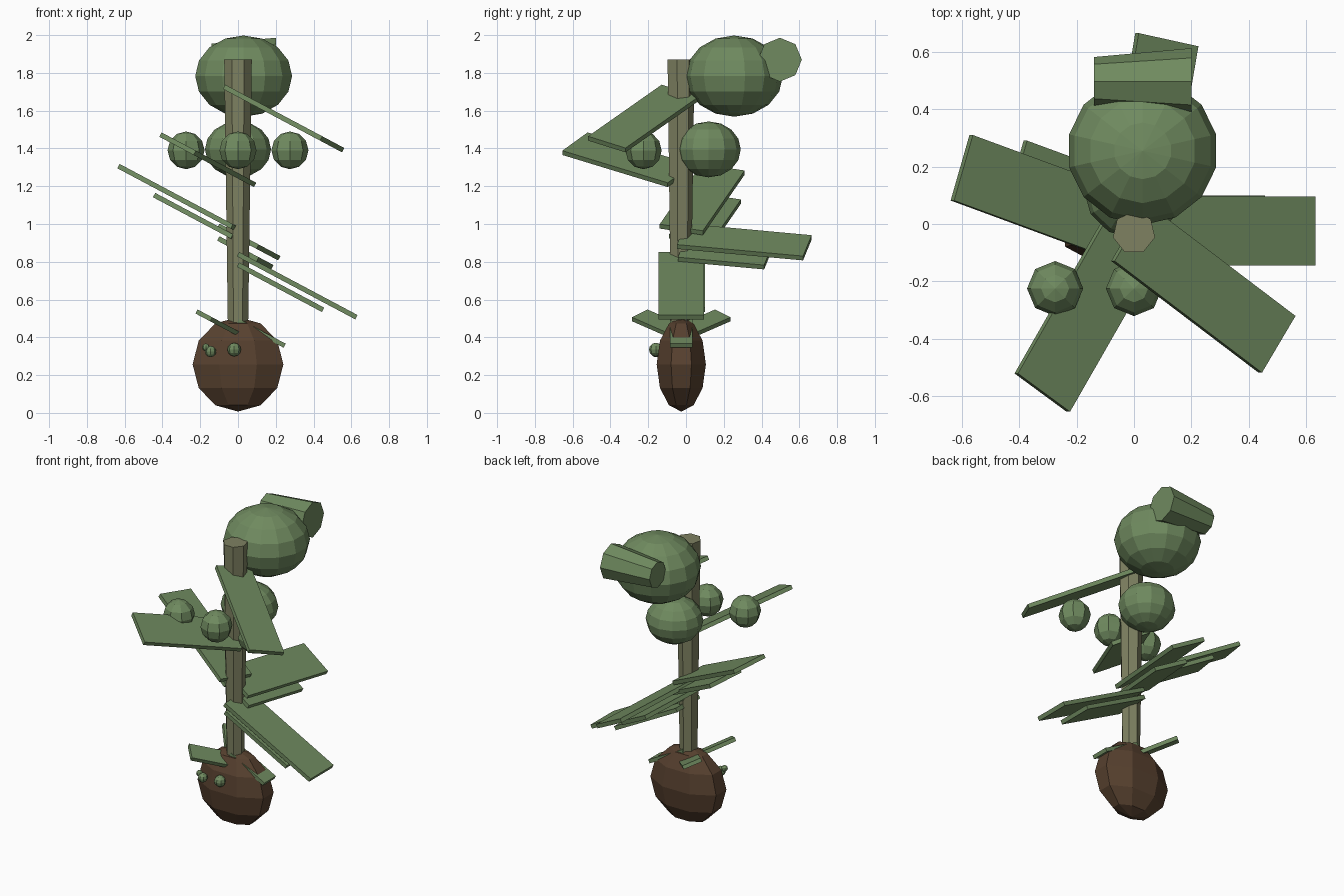
import bpy, bmesh
from math import radians, pi
from mathutils import Matrix, Vector

if "Cube" in bpy.data.objects:
    bpy.data.objects.remove(bpy.data.objects["Cube"])


def material(name, rgb):
    m = bpy.data.materials.new(name)
    m.diffuse_color = (*rgb, 1)
    m.use_nodes = True
    m.node_tree.nodes["Principled BSDF"].inputs["Base Color"].default_value = m.diffuse_color
    return m


GREEN = material("leaf_green", (0.16, 0.255, 0.115))
STEM = material("stem_green", (0.21, 0.22, 0.12))
BROWN = material("bulb_brown", (0.095, 0.052, 0.028))


def add(name, bm, mat, matrix):
    bm.transform(matrix)
    mesh = bpy.data.meshes.new(name)
    bm.to_mesh(mesh)
    bm.free()
    mesh.materials.append(mat)
    obj = bpy.data.objects.new(name, mesh)
    bpy.context.collection.objects.link(obj)
    return obj


def ball(name, loc, size, segs, rings, mat=GREEN, turn=0.0):
    bm = bmesh.new()
    bmesh.ops.create_uvsphere(bm, u_segments=segs, v_segments=rings, radius=1)
    m = Matrix.Translation(loc) @ Matrix.Diagonal((*size, 1)) @ Matrix.Rotation(turn, 4, 'Z')
    add(name, bm, mat, m)


def cone(name, loc, r1, r2, depth, sides, mat, rot):
    bm = bmesh.new()
    bmesh.ops.create_cone(bm, cap_ends=True, segments=sides, radius1=r1, radius2=r2, depth=depth)
    add(name, bm, mat, Matrix.Translation(loc) @ rot)


def leaf(name, base, angle, length, width, thick):
    # flat board: turned about z, then the whole plane pitched about y
    bm = bmesh.new()
    bmesh.ops.create_cube(bm, size=1)
    m = (Matrix.Translation(base) @ Matrix.Rotation(radians(28), 4, 'Y')
         @ Matrix.Rotation(radians(angle), 4, 'Z')
         @ Matrix.Translation((length / 2, 0, 0))
         @ Matrix.Diagonal((length, width, thick, 1)))
    add(name, bm, GREEN, m)


# bulb at the foot
ball("bulb", (0, -0.025, 0.257), (0.26, 0.141, 0.25), 8, 6, BROWN, pi / 8)

# tapering stem
cone("stem", (0, -0.03, 1.16), 0.055, 0.075, 1.42, 7, STEM, Matrix())

# head, throat and snout
ball("head", (0.03, 0.255, 1.783), (0.263, 0.258, 0.215), 14, 8)
ball("throat", (0, 0.12, 1.395), (0.175, 0.17, 0.148), 12, 8)
cone("snout", (0.03, 0.497, 1.87), 0.085, 0.116, 0.34, 8, GREEN,
     Matrix.Rotation(pi / 2, 4, 'Y'))

# three berries round the stem
for i, x in enumerate((-0.275, 0, 0.275)):
    ball(f"berry_{i}", (x, -0.225, 1.39), (0.098, 0.096, 0.1), 8, 6)

# small buds on the bulb
for i, (x, z, r) in enumerate(((-0.02, 0.335, 0.036), (-0.145, 0.325, 0.03), (-0.17, 0.347, 0.02))):
    ball(f"bud_{i}", (x, -0.16, z), (r, r, r), 8, 6)

# upper single leaves
leaf("upper_leaf_right", (-0.015, -0.03, 1.695), -33.8, 0.70, 0.238, 0.026)
leaf("upper_leaf_left", (0, -0.03, 1.255), -123, 0.665, 0.245, 0.026)

# middle leaves: a long one with a shorter one beneath
for name, angle, long, z1, short, z2, y2 in (
        ("left", 162, 0.715, 0.97, 0.49, 0.917, 0.025),
        ("back", 79, 0.68, 0.935, 0.465, 0.868, -0.02),
        ("right", 0, 0.71, 0.84, 0.51, 0.785, -0.02)):
    leaf(f"long_leaf_{name}", (0, -0.025, z1), angle, long, 0.24, 0.026)
    leaf(f"short_leaf_{name}", (0, y2, z2), angle, short, 0.24, 0.026)

# small leaves where the stem meets the bulb
for name, angle, z, length in (("front", -133, 0.42, 0.30), ("back", 133, 0.42, 0.30),
                               ("right", 0, 0.487, 0.28)):
    leaf(f"base_leaf_{name}", (0, -0.025, z), angle, length, 0.12, 0.024)
